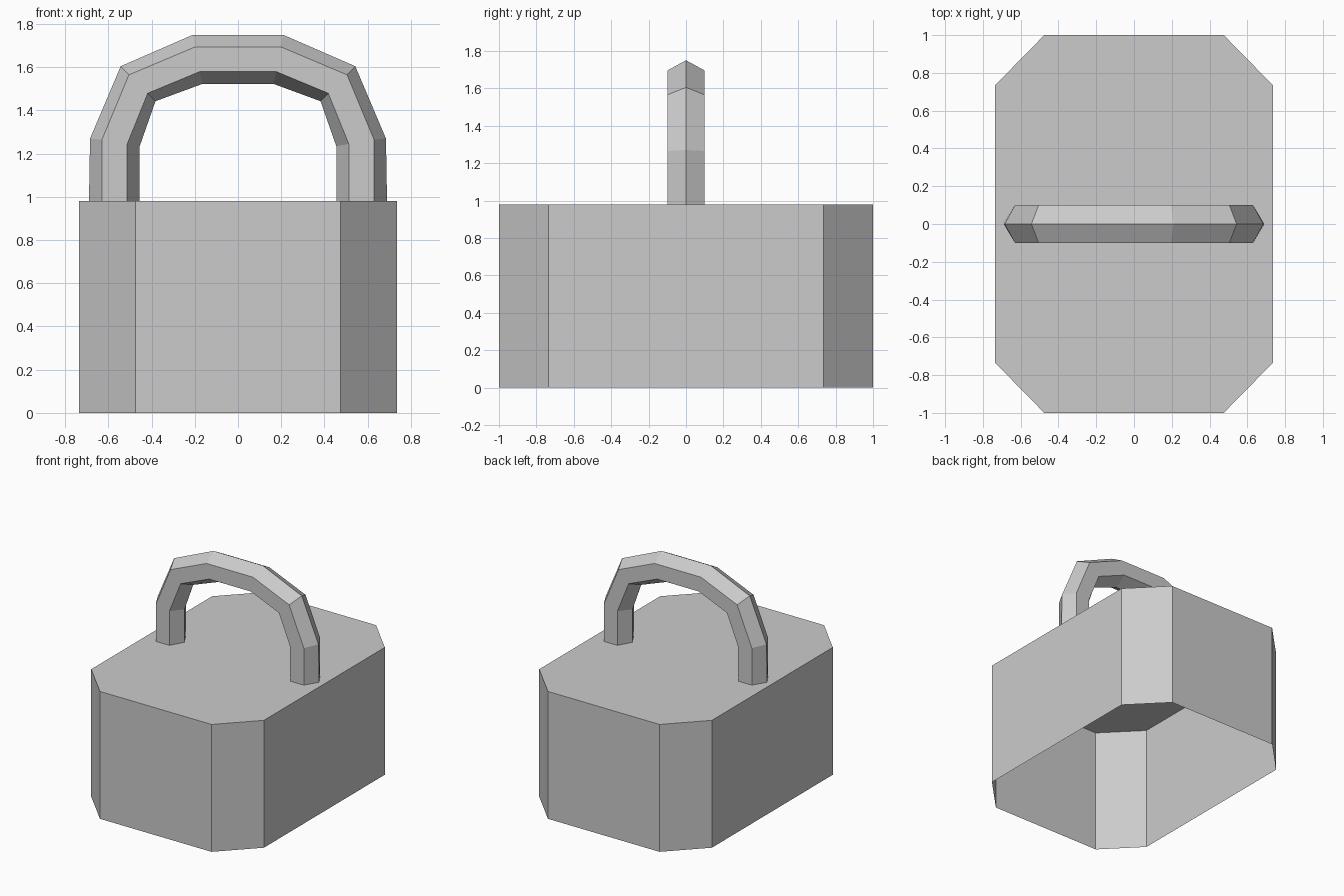
import bpy, bmesh

cube = bpy.data.objects.get("Cube")
if cube:
    bpy.data.objects.remove(cube, do_unlink=True)

grey = bpy.data.materials.new("plain_grey")
grey.use_nodes = True
COLOUR = (0.6, 0.6, 0.6, 1)
grey.diffuse_color = COLOUR
grey.node_tree.nodes["Principled BSDF"].inputs["Base Color"].default_value = COLOUR


def finish(name, bm):
    mesh = bpy.data.meshes.new(name)
    bm.to_mesh(mesh)
    bm.free()
    mesh.materials.append(grey)
    obj = bpy.data.objects.new(name, mesh)
    bpy.context.collection.objects.link(obj)
    return obj


TOP = 0.98

# Body: chamfered rectangle shell, open underneath
bm = bmesh.new()
quarter = [(0.735, 0.735), (0.475, 1.0)]
outline = quarter + [(-x, y) for x, y in reversed(quarter)]
outline += [(-x, -y) for x, y in outline]
low = [bm.verts.new((x, y, 0)) for x, y in outline]
high = [bm.verts.new((x, y, TOP)) for x, y in outline]
for i in range(len(outline)):
    j = (i + 1) % len(outline)
    bm.faces.new((low[i], low[j], high[j], high[i]))
bm.faces.new(high)
finish("body", bm)

# Handle: six-sided bar following an arch; each rail is one edge of the bar
outer = [(0.69, TOP), (0.685, 1.27), (0.543, 1.605), (0.21, 1.75)]
outer_side = [(0.63, TOP), (0.63, 1.265), (0.505, 1.565), (0.197, 1.695)]
inner_side = [(0.515, TOP), (0.513, 1.245), (0.418, 1.48), (0.177, 1.58)]
inner = [(0.457, TOP), (0.455, 1.235), (0.382, 1.443), (0.165, 1.523)]
rails = [(outer, 0), (outer_side, 0.1), (inner_side, 0.1),
         (inner, 0), (inner_side, -0.1), (outer_side, -0.1)]

bm = bmesh.new()
grid = []
for rail, y in rails:
    arch = rail + [(-x, z) for x, z in reversed(rail)]
    grid.append([bm.verts.new((x, y, z)) for x, z in arch])
for i in range(len(grid)):
    a, b = grid[i], grid[(i + 1) % len(grid)]
    for k in range(len(a) - 1):
        bm.faces.new((a[k], b[k], b[k + 1], a[k + 1]))
bmesh.ops.recalc_face_normals(bm, faces=bm.faces)
finish("handle", bm)
